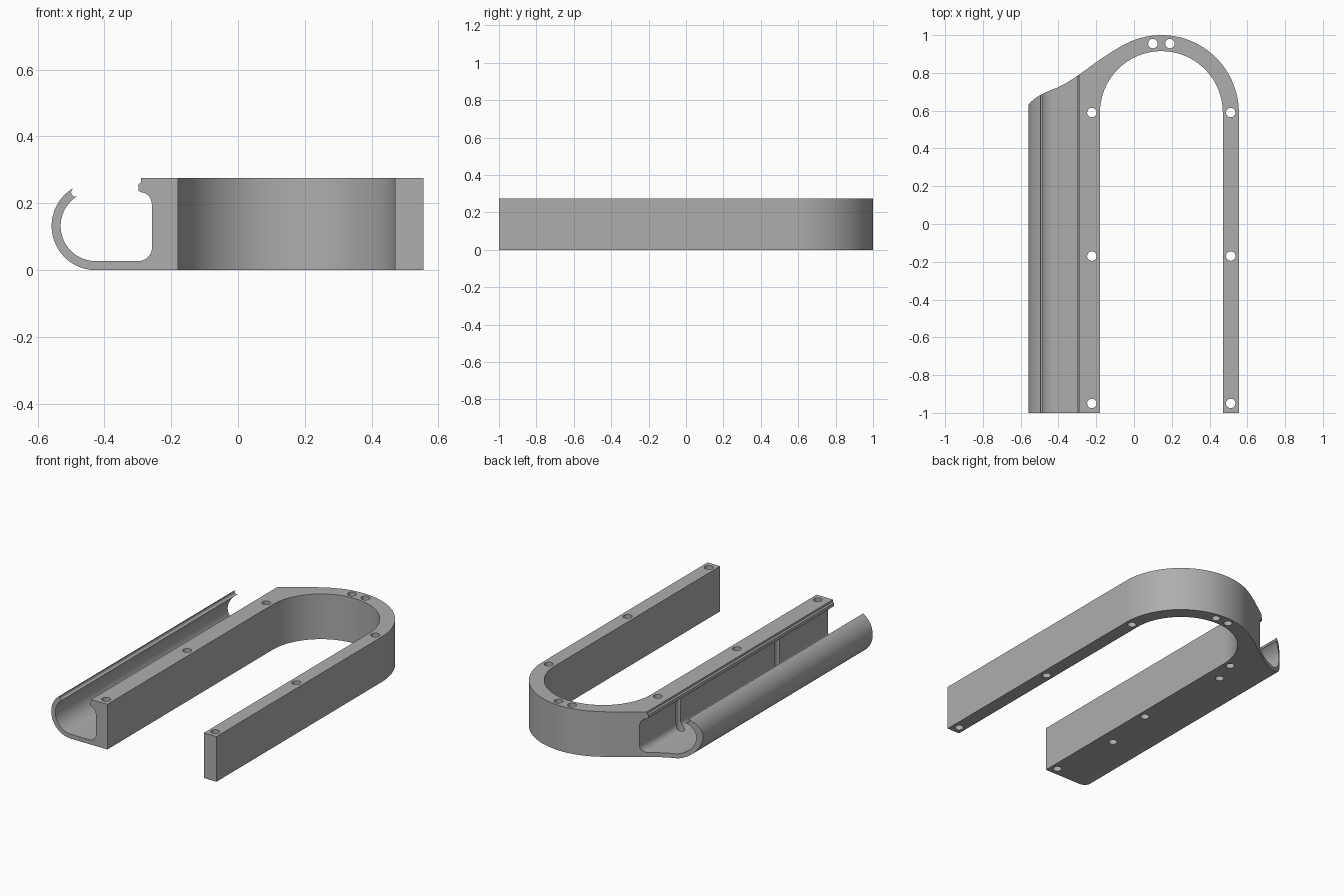
import bpy, bmesh, math
from mathutils import Vector
from mathutils.geometry import interpolate_bezier

if "Cube" in bpy.data.objects:
    bpy.data.objects.remove(bpy.data.objects["Cube"])

HEIGHT = 0.275
ARCH = (0.145, 0.59)          # centre of the round end
HOOK = (-0.426, 0.132)        # centre of the curled channel wall

grey = bpy.data.materials.new("plain grey")
grey.use_nodes = True
colour = (0.42, 0.42, 0.42, 1)
grey.diffuse_color = colour
grey.node_tree.nodes["Principled BSDF"].inputs["Base Color"].default_value = colour


def arc(centre, radius, start, end, steps):
    angles = [math.radians(start + (end - start) * i / steps) for i in range(steps + 1)]
    return [(centre[0] + radius * math.cos(a), centre[1] + radius * math.sin(a)) for a in angles]


def bezier(a, b, c, d, steps=16):
    return [(p.x, p.y) for p in interpolate_bezier(*[Vector(q) for q in (a, b, c, d)], steps)]


def prism(name, outline, place, depth):
    """Extrude a closed 2D outline along a depth vector."""
    bm = bmesh.new()
    face = bm.faces.new([bm.verts.new(place(u, v)) for u, v in outline])
    new = bmesh.ops.extrude_face_region(bm, geom=[face])["geom"]
    bmesh.ops.translate(bm, vec=depth, verts=[g for g in new if isinstance(g, bmesh.types.BMVert)])
    bmesh.ops.recalc_face_normals(bm, faces=bm.faces)
    mesh = bpy.data.meshes.new(name)
    bm.to_mesh(mesh)
    bm.free()
    obj = bpy.data.objects.new(name, mesh)
    bpy.context.collection.objects.link(obj)
    mesh.materials.append(grey)
    return obj


def boolean(target, cutter, operation):
    mod = target.modifiers.new(operation.lower(), "BOOLEAN")
    mod.object, mod.operation, mod.solver = cutter, operation, "EXACT"
    bpy.context.view_layer.objects.active = target
    bpy.ops.object.modifier_apply(modifier=mod.name)
    bpy.data.objects.remove(cutter)


# Front section: curled hook, flat floor, filleted wall with a lip, solid arms
tip_angle = math.radians(121)
tip = (HOOK[0] + 0.1175 * math.cos(tip_angle), HOOK[1] + 0.1175 * math.sin(tip_angle))
section = [(0.6, 0), (0.6, HEIGHT), (-0.29, HEIGHT), (-0.29, 0.263)]
section += [(-0.298, 0.257), (-0.298, 0.238), (-0.292, 0.234)]
section += bezier((-0.284, 0.232), (-0.266, 0.228), (-0.257, 0.21), (-0.257, 0.186), 8)
section += arc((-0.299, 0.069), 0.042, 0, -90, 10)
section += arc(HOOK, 0.105, 270, 123, 32)
section += arc(tip, 0.013, 275, 140, 8)[1:-1]
section += arc(HOOK, 0.132, 121, 270, 36)
body = prism("cable_channel_frame", section, lambda u, v: (u, -1.1, v), (0, 2.2, 0))

# Plan outline: U-shaped arms, round end and sweeping edge over the channel
plan = [(0.555, -1)] + arc(ARCH, 0.41, 0, 118, 48)
plan += bezier((-0.05, 0.951), (-0.2, 0.87), (-0.3, 0.77), (-0.4, 0.725))
plan += bezier((-0.4, 0.725), (-0.46, 0.7), (-0.52, 0.68), (-0.56, 0.63))[1:]
plan += [(-0.6, 0.58), (-0.6, -1), (-0.18, -1)]
plan += arc(ARCH, 0.325, 180, 0, 64) + [(0.47, -1)]
boolean(body, prism("plan_cutter", plan, lambda u, v: (u, v, -0.1), (0, 0, 0.5)), "INTERSECT")

# Screw holes through the arms and the round end
through = [(x, y) for x in (-0.223, 0.512) for y in (-0.95, -0.17, 0.59)]
through += [(0.1, 0.955), (0.19, 0.955)]
# Blind holes that rise from the floor and groove the channel wall
blind = [(-0.27, -0.51), (-0.27, 0.44)]
holes = [(p, 0.5) for p in through] + [(p, 0.335) for p in blind]
for centre, depth in holes:
    circle = arc(centre, 0.025, 0, 360, 24)[:-1]
    boolean(body, prism("hole_cutter", circle, lambda u, v: (u, v, -0.1), (0, 0, depth)), "DIFFERENCE")

# Smooth curves with crisp edges
bpy.ops.object.select_all(action="DESELECT")
body.select_set(True)
bpy.context.view_layer.objects.active = body
bpy.ops.object.shade_smooth_by_angle(angle=math.radians(30))
body.modifiers.new("flat_face_normals", "WEIGHTED_NORMAL").keep_sharp = True
